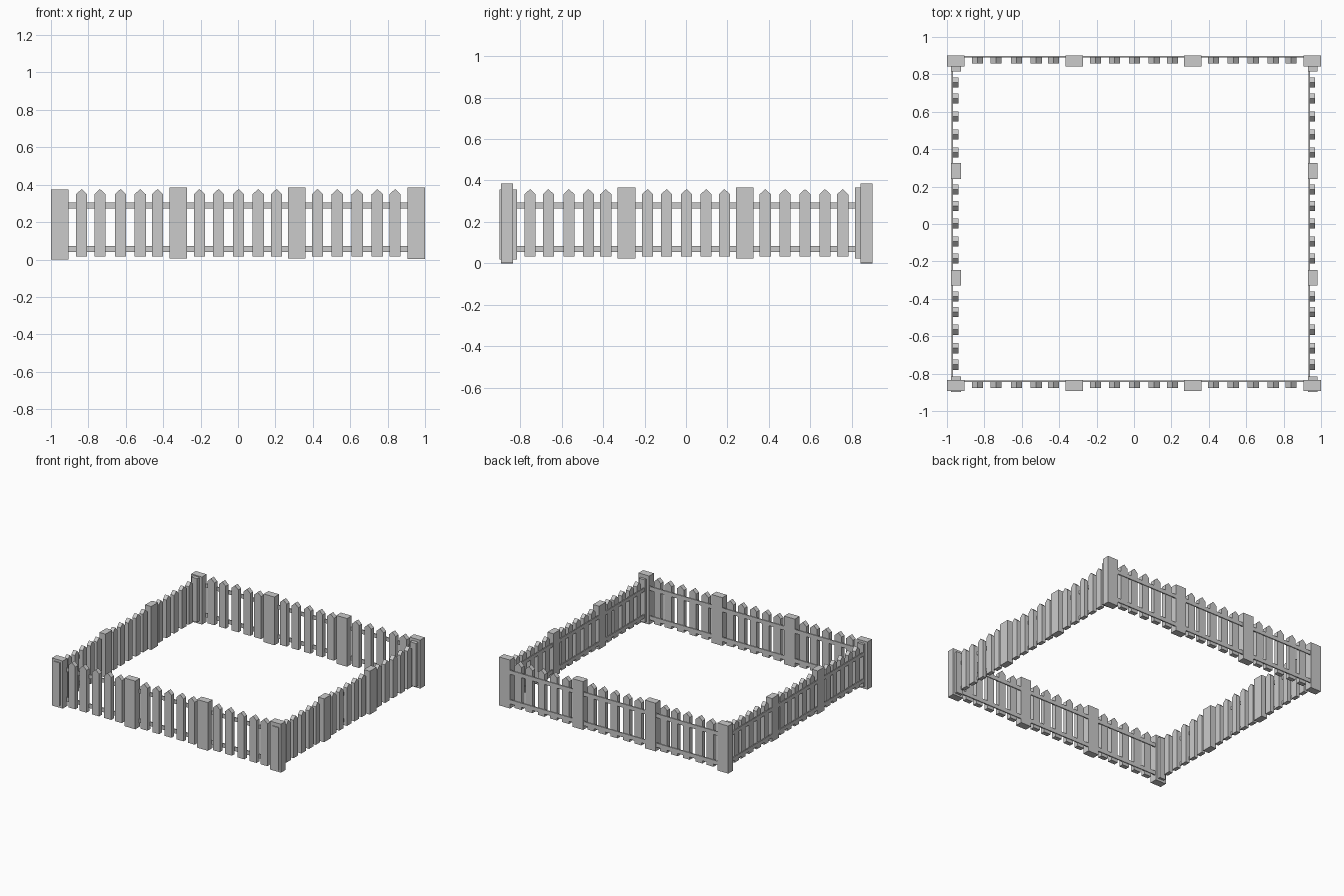
import bpy, bmesh
from mathutils import Matrix, Vector

if "Cube" in bpy.data.objects:
    bpy.data.objects.remove(bpy.data.objects["Cube"])

MID_Z = 0.193  # side rows are the same panel shrunk about this height


def make_object(name, outline, y0, y1, matrix):
    """Extrude an x-z outline from y0 to y1, then place it."""
    bm = bmesh.new()
    face = bm.faces.new([bm.verts.new((x, y0, z)) for x, z in outline])
    ext = bmesh.ops.extrude_face_region(bm, geom=[face])
    verts = [v for v in ext["geom"] if isinstance(v, bmesh.types.BMVert)]
    bmesh.ops.translate(bm, verts=verts, vec=(0, y1 - y0, 0))
    bmesh.ops.recalc_face_normals(bm, faces=bm.faces)
    bm.transform(matrix)
    mesh = bpy.data.meshes.new(name)
    bm.to_mesh(mesh)
    bm.free()
    obj = bpy.data.objects.new(name, mesh)
    bpy.context.collection.objects.link(obj)


def rect(x0, x1, z0, z1):
    return [(x0, z0), (x1, z0), (x1, z1), (x0, z1)]


POSTS = [(-0.952, 0.0, 0.375), (-0.319, 0.006, 0.386),
         (0.314, 0.006, 0.386), (0.952, 0.004, 0.386)]
PICKETS = [-0.836, -0.738, -0.628, -0.523, -0.43,
           -0.206, -0.104, 0.003, 0.108, 0.206,
           0.425, 0.531, 0.638, 0.745, 0.84]
RAILS = [(0.04, 0.072), (0.273, 0.304)]


def fence_row(side, matrix):
    # square posts
    for x, z0, z1 in POSTS:
        make_object(side + "_post", rect(x - 0.047, x + 0.047, z0, z1),
                    -0.029, 0.029, matrix)
    # pointed pickets
    for x in PICKETS:
        w = 0.03
        outline = [(x - w, 0.015), (x + w, 0.015), (x + w, 0.349),
                   (x, 0.377), (x - w, 0.349)]
        make_object(side + "_picket", outline, -0.014, 0.021, matrix)
    # thin rails on the back of the pickets
    for z0, z1 in RAILS:
        make_object(side + "_rail", rect(-0.95, 0.95, z0, z1),
                    0.018, 0.027, matrix)


# front and back rows at full size
fence_row("front", Matrix.Translation((0, -0.863, 0)))
fence_row("back", Matrix.Translation((0, 0.872, 0)))

# side rows: turned a quarter and shrunk to 0.9
side_shape = (Matrix.Rotation(1.5707963, 4, 'Z') @ Matrix.Scale(0.9, 4)
              @ Matrix.Translation((0, 0, -MID_Z)))
for side, x in (("left", -0.952), ("right", 0.956)):
    fence_row(side, Matrix.Translation(Vector((x, 0, MID_Z))) @ side_shape)
